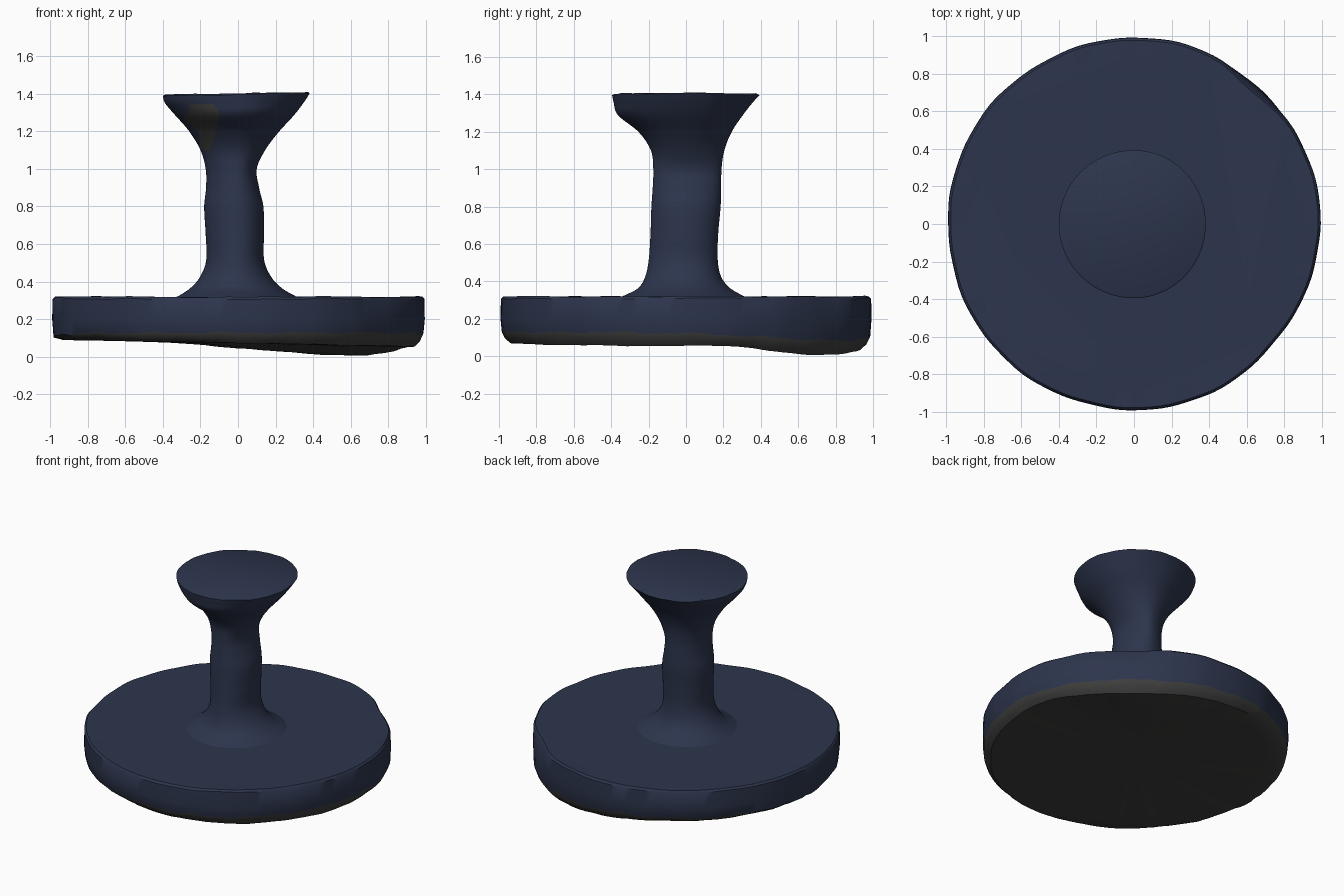
import bpy, math

if "Cube" in bpy.data.objects:
    bpy.data.objects.remove(bpy.data.objects["Cube"])

def material(name, rgb):
    m = bpy.data.materials.new(name)
    m.diffuse_color = (*rgb, 1)
    m.use_nodes = True
    m.node_tree.nodes["Principled BSDF"].inputs["Base Color"].default_value = m.diffuse_color
    return m

blue = material("navy_blue", (0.026, 0.036, 0.074))
grey = material("charcoal_grey", (0.048, 0.048, 0.047))

def loft(name, rings, rule, angle):
    """Skin equal-length rings (bottom to top), cap both ends, colour by rule(ring index, centre, normal)."""
    n = len(rings[0])
    verts = [p for r in rings for p in r]
    faces = [(i*n+j, i*n+(j+1) % n, (i+1)*n+(j+1) % n, (i+1)*n+j)
             for i in range(len(rings)-1) for j in range(n)]
    faces.append(tuple(reversed(range(n))))
    faces.append(tuple((len(rings)-1)*n+j for j in range(n)))
    me = bpy.data.meshes.new(name)
    me.from_pydata(verts, [], faces)
    me.materials.append(blue)
    me.materials.append(grey)
    for k, f in enumerate(me.polygons):
        ring = -1 if k == len(faces)-2 else k // n
        f.material_index = 1 if rule(ring, f.center, f.normal) else 0
    me.shade_smooth()
    me.set_sharp_from_angle(angle=math.radians(angle))
    ob = bpy.data.objects.new(name, me)
    bpy.context.collection.objects.link(ob)
    return ob

def smooth(t):
    t = min(1, max(0, t))
    return t*t*(3-2*t)

def bump(a, centre, width):
    d = (math.degrees(a) - centre + 180) % 360 - 180
    return math.exp(-(d/width)**2)

# --- base disc: blue slab with a sagging grey underside ---
N = 128
ANG = [2*math.pi*j/N for j in range(N)]

def under_z(x, y):
    return max(0, 0.07 - 0.02*x - 0.054*smooth((y-0.2)/0.5)*smooth((x+0.6)/1.2))

def wobble(a):
    return 0.004*math.sin(5*a+1) + 0.003*math.sin(11*a) + 0.002*math.sin(23*a+2)

def rim(radius, height, dent):
    ring = []
    for a in ANG:
        r = radius - dent*bump(a, 48, 11) - 0.012*bump(a, 320, 25) + 0.6*wobble(a)
        x, y = r*math.cos(a), r*math.sin(a)
        ring.append((x, y, height(a, x, y)))
    return ring

def border(a, x, y):
    return 0.128 - 0.02*bump(a, 180, 25) - 0.045*bump(a, 55, 40) + wobble(3*a)

def under(a, x, y):
    return under_z(x, y) + 0.4*wobble(2*a)*math.hypot(x, y) + 0.003

rings = [rim(r, under, 0) for r in (0.1, 0.3, 0.5, 0.7, 0.85, 0.94)]
rings += [rim(0.967, lambda a, x, y: 0.6*under(a, x, y) + 0.4*border(a, x, y), 0),
          rim(0.985, border, 0),
          rim(0.992, lambda a, x, y: 0.20, 0.018),
          rim(0.990, lambda a, x, y: 0.305 + wobble(a), 0.033),
          rim(0.978, lambda a, x, y: 0.319 + 0.5*wobble(a), 0.033),
          rim(0.90, lambda a, x, y: 0.319, 0.02)]
loft("base_disc", rings, lambda i, c, n: i < 7, 38)

# --- handle: z, left, right, front, back extents ---
PROFILE = [
    (0.315, 0.33, 0.32, 0.35, 0.32), (0.36, 0.26, 0.24, 0.26, 0.24),
    (0.42, 0.205, 0.18, 0.22, 0.19), (0.51, 0.17, 0.14, 0.20, 0.17),
    (0.65, 0.172, 0.138, 0.19, 0.172), (0.80, 0.18, 0.135, 0.185, 0.185),
    (0.90, 0.17, 0.112, 0.178, 0.188), (1.00, 0.172, 0.10, 0.175, 0.19),
    (1.10, 0.20, 0.145, 0.188, 0.205), (1.20, 0.26, 0.22, 0.255, 0.245),
    (1.29, 0.335, 0.305, 0.365, 0.305), (1.36, 0.39, 0.36, 0.388, 0.36),
    (1.395, 0.40, 0.382, 0.395, 0.393)]

def sample(z):
    """Cubic Hermite interpolation of the profile."""
    P = PROFILE
    i = max(k for k in range(len(P)-1) if P[k][0] <= z)
    h = P[i+1][0] - P[i][0]
    t = (z - P[i][0]) / h
    def slope(k, c):
        lo, hi = max(0, k-1), min(len(P)-1, k+1)
        return (P[hi][c]-P[lo][c]) / (P[hi][0]-P[lo][0])
    return [(2*t**3-3*t*t+1)*P[i][c] + (t**3-2*t*t+t)*h*slope(i, c)
            + (3*t*t-2*t**3)*P[i+1][c] + (t**3-t*t)*h*slope(i+1, c) for c in range(1, 5)]

def handle_ring(z, s=1, lift=0):
    left, right, front, back = sample(z)
    ring = []
    for a in ANG:
        c, d = math.cos(a), math.sin(a)
        ring.append((s*c*(right if c > 0 else left), s*d*(back if d > 0 else front),
                     z + lift + (0.012*c*0.5 + 0.4*wobble(a))*smooth((z-1.2)/0.19)))
    return ring

# worn grey patch outline on the front of the flare (x, z)
PATCH = [(-0.29, 1.27), (-0.25, 1.35), (-0.14, 1.35), (-0.10, 1.30),
         (-0.11, 1.22), (-0.155, 1.09), (-0.20, 1.11), (-0.21, 1.19)]

def in_patch(i, c, n):
    inside = False
    for (x1, z1), (x2, z2) in zip(PATCH, PATCH[1:] + PATCH[:1]):
        if (z1 > c.z) != (z2 > c.z) and c.x < x1 + (c.z-z1)*(x2-x1)/(z2-z1):
            inside = not inside
    return inside and c.y < 0

STEPS = 90
rings = [handle_ring(0.315 + 1.0799*k/STEPS) for k in range(STEPS+1)]
rings.append(handle_ring(1.3949, 0.975, 0.006))
loft("handle", rings, in_patch, 40)
